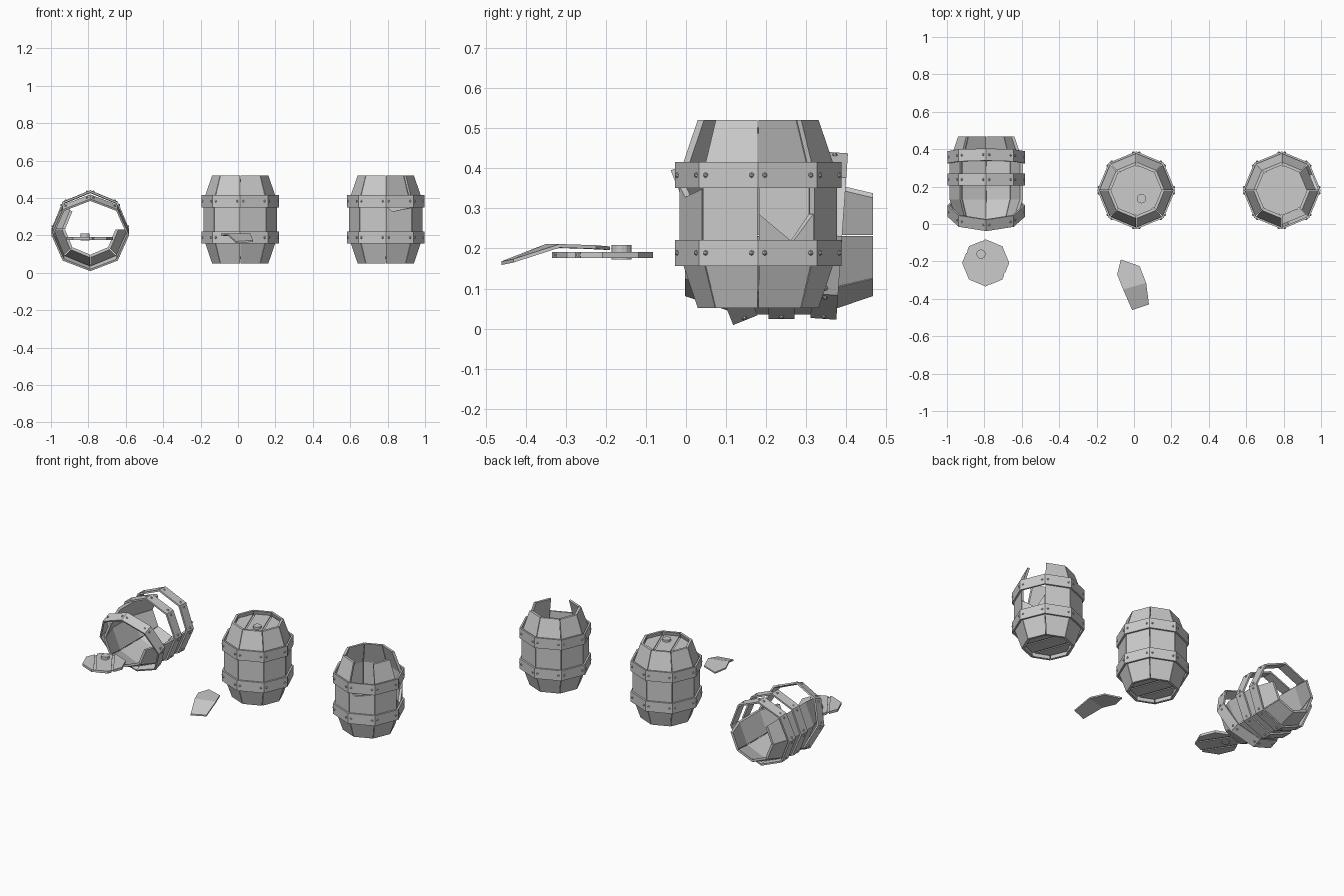
import bpy, bmesh, math
from mathutils import Matrix, Vector

if "Cube" in bpy.data.objects:
    bpy.data.objects.remove(bpy.data.objects["Cube"])

A = math.pi / 4                      # octagon step
R_END, R_MID, WALL = 0.151, 0.197, 0.016
H, H_MID = 0.235, 0.10               # half height, half height of the straight belly
BAND_Z = 0.097


def finish(name, bm, mat):
    bmesh.ops.recalc_face_normals(bm, faces=bm.faces[:])
    me = bpy.data.meshes.new(name)
    bm.to_mesh(me)
    bm.free()
    me.transform(mat)
    ob = bpy.data.objects.new(name, me)
    bpy.context.collection.objects.link(ob)


def corner(k, r):
    return Vector((r * math.cos(k * A), r * math.sin(k * A), 0))


def add_stave(bm, k, crack=None):
    """One plank of the octagon; crack = [(t, z)...] is its broken top edge."""
    cols = crack or [(0, 0), (1, 0)]
    gap = 0.012
    outer, inner = [], []
    for t, zc in cols:
        t = gap + t * (1 - 2 * gap)
        prof = [(-H, R_END), (-H_MID, R_MID)]
        prof += [(zc, R_MID)] if crack else [(H_MID, R_MID), (H, R_END)]
        for grid, d in ((outer, 0), (inner, WALL)):
            grid.append([bm.verts.new(corner(k, r - d).lerp(corner(k + 1, r - d), t)
                                      + Vector((0, 0, z))) for z, r in prof])
    n, m = len(cols), len(outer[0])
    for i in range(n - 1):
        for j in range(m - 1):
            for g in (outer, inner):
                bm.faces.new((g[i][j], g[i + 1][j], g[i + 1][j + 1], g[i][j + 1]))
        for j in (0, m - 1):
            bm.faces.new((outer[i][j], outer[i + 1][j], inner[i + 1][j], inner[i][j]))
    for i in (0, n - 1):
        for j in range(m - 1):
            bm.faces.new((outer[i][j], outer[i][j + 1], inner[i][j + 1], inner[i][j]))


def staves(name, mat, missing=(), cracks={}):
    bm = bmesh.new()
    for k in range(8):
        if k not in missing:
            add_stave(bm, k, cracks.get(k))
    finish(name, bm, mat)


def band(name, mat, z=0.0):
    """Octagonal iron hoop with a pair of rivets at each corner."""
    bm = bmesh.new()
    hh, ro, ri = 0.0325, 0.208, 0.197
    sec = ((ro, -hh), (ro, hh), (ri, hh), (ri, -hh))
    rings = [[bm.verts.new(corner(k, r) + Vector((0, 0, h))) for r, h in sec] for k in range(8)]
    for k in range(8):
        a, b = rings[k], rings[(k + 1) % 8]
        for j in range(4):
            bm.faces.new((a[j], b[j], b[(j + 1) % 4], a[(j + 1) % 4]))
        for t in (0.11, 0.89):
            p = corner(k, ro).lerp(corner(k + 1, ro), t)
            bmesh.ops.create_icosphere(bm, subdivisions=1, radius=0.007,
                                       matrix=Matrix.Translation(p))
    finish(name, bm, mat @ Matrix.Translation((0, 0, z)))


def head(name, mat, turn, radius=0.126, thick=0.015):
    """Octagonal disc of three planks with narrow grooves between them."""
    bm = bmesh.new()
    d = Vector((math.cos(turn), math.sin(turn), 0))

    def prism(r, t, z, lo=None, hi=None):
        b = bmesh.new()
        bmesh.ops.create_cone(b, cap_ends=True, segments=8, radius1=r, radius2=r, depth=t,
                              matrix=Matrix.Translation((0, 0, z)))
        # put a corner on the x axis
        first = max(b.verts, key=lambda v: v.co.x).co
        bmesh.ops.rotate(b, verts=b.verts[:], matrix=Matrix.Rotation(
            -math.atan2(first.y, first.x), 3, 'Z'))
        for lim, s in ((lo, -1), (hi, 1)):
            if lim is not None:
                bmesh.ops.bisect_plane(b, geom=b.verts[:] + b.edges[:] + b.faces[:],
                                       plane_co=d * lim, plane_no=d * s, clear_outer=True)
                bmesh.ops.holes_fill(b, edges=[e for e in b.edges if e.is_boundary])
        tmp = bpy.data.meshes.new("plank")
        b.to_mesh(tmp)
        b.free()
        bm.from_mesh(tmp)
        bpy.data.meshes.remove(tmp)

    prism(radius - 0.003, 0.005, 0)
    for lo, hi in ((None, -0.056), (-0.045, 0.045), (0.056, None)):
        prism(radius, thick, 0, lo, hi)
    finish(name, bm, mat)


def plug(name, x, y, z0, z1):
    bm = bmesh.new()
    bmesh.ops.create_cone(bm, cap_ends=True, segments=12, radius1=0.025, radius2=0.025,
                          depth=z1 - z0)
    finish(name, bm, Matrix.Translation((x, y, (z0 + z1) / 2)))


# Whole barrel in the middle
T = Matrix.Translation
mid = T((0.012, 0.18, 0.286))
staves("whole_barrel_staves", mid)
for s, n in ((-1, "lower"), (1, "upper")):
    band("whole_barrel_%s_band" % n, mid, s * BAND_Z)
head("whole_barrel_lid", mid @ T((0, 0, 0.208)), 0.36, 0.135)
head("whole_barrel_bottom", mid @ T((0, 0, -0.205)), 0.36, 0.135)
plug("whole_barrel_plug", 0.04, 0.135, 0.485, 0.515)

# Open barrel on the right, with two broken staves
right = T((0.79, 0.18, 0.286))
staves("broken_barrel_staves", right, cracks={
    0: [(0, 0.0), (0.62, -0.07), (1, 0.0)],
    6: [(0, 0.07), (0.25, 0.042), (1, 0.062)]})
for s, n in ((-1, "lower"), (1, "upper")):
    band("broken_barrel_%s_band" % n, right, s * BAND_Z)
head("broken_barrel_bottom", right @ T((0, 0, -0.205)), 0.36, 0.135)

# Fallen barrel on the left: upper staves gone, hoops slipped
quarter = Matrix.Rotation(math.pi / 2, 4, 'X')
staves("fallen_barrel_staves", T((-0.79, 0.232, 0.232)) @ quarter, missing=(0, 1, 2))
for n, y, z, tilt in (("rear", 0.357, 0.232, -4), ("middle", 0.238, 0.232, 0),
                      ("front", 0.07, 0.214, 22)):
    band("fallen_barrel_%s_band" % n,
         T((-0.79, y, z)) @ Matrix.Rotation(math.radians(tilt), 4, 'X') @ quarter)

# Loose lid in front of the fallen barrel
head("loose_lid", T((-0.793, -0.208, 0.184)), 0.58)
plug("loose_lid_plug", -0.818, -0.161, 0.172, 0.209)

# Splinter of a broken stave
bm = bmesh.new()
pts = [(-.07, -.19, .205), (.03, -.225, .208), (.065, -.315, .211), (-.058, -.35, .211),
       (-.09, -.27, .209), (.08, -.43, .174), (-.01, -.46, .168)]
top = [bm.verts.new(p) for p in pts]
low = [bm.verts.new((x, y, z - 0.009)) for x, y, z in pts]
for g in (top, low):
    bm.faces.new([g[i] for i in (0, 1, 2, 3, 4)])
    bm.faces.new([g[i] for i in (3, 2, 5, 6)])
loop = (0, 1, 2, 5, 6, 3, 4)
for a, b in zip(loop, loop[1:] + loop[:1]):
    bm.faces.new((top[a], top[b], low[b], low[a]))
finish("stave_fragment", bm, Matrix())
